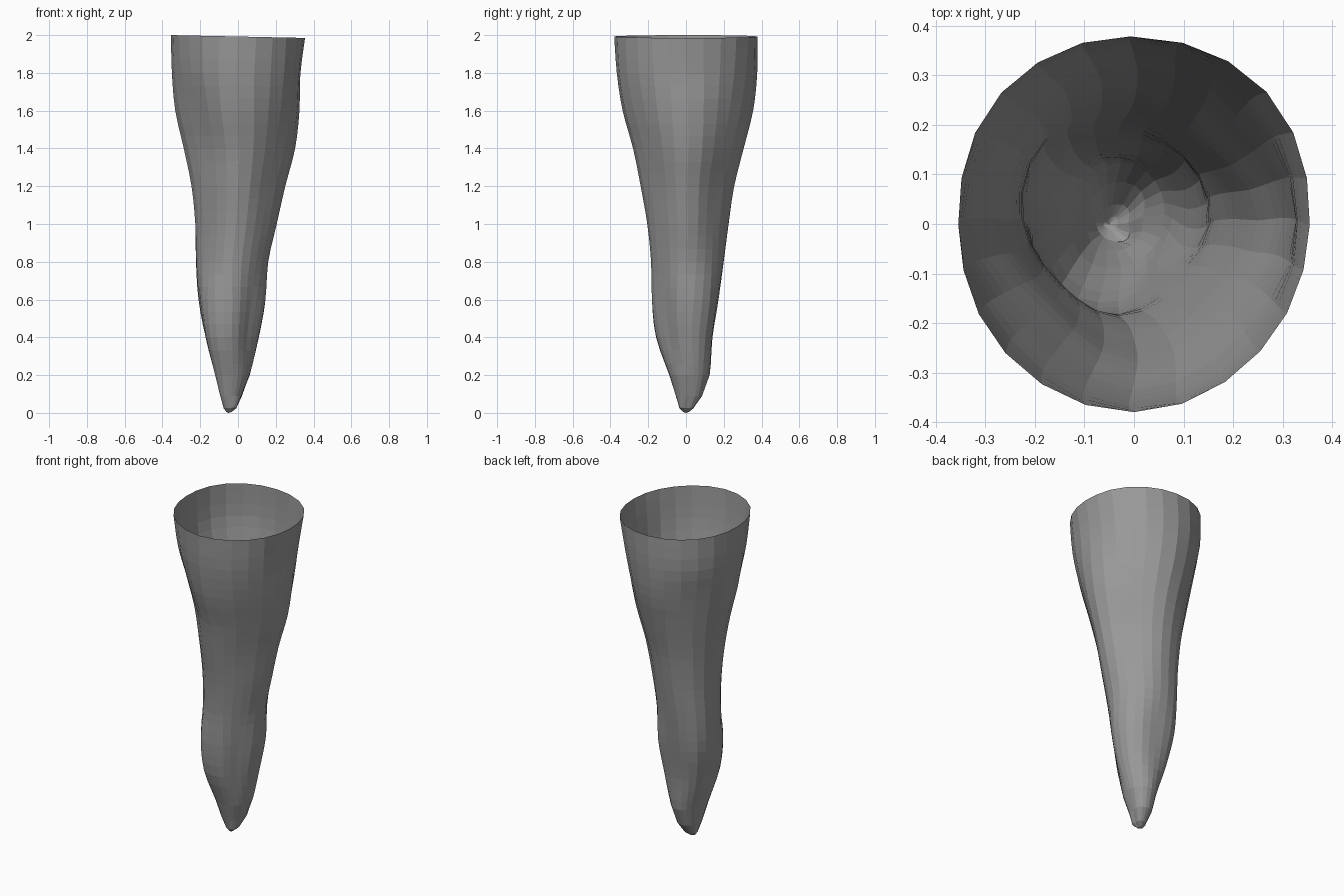
import bpy, bmesh
from math import cos, sin, pi, floor

if "Cube" in bpy.data.objects:
    bpy.data.objects.remove(bpy.data.objects["Cube"])

SIDES, STEPS = 24, 3

# Section reach from the origin: z, then E, NE, N, NW, W, SW, S, SE
SECTIONS = [
    (2.00, .355, .378, .378, .377, .355, .368, .380, .362),
    (1.80, .330, .350, .377, .372, .350, .340, .366, .348),
    (1.60, .325, .315, .355, .332, .332, .287, .335, .312),
    (1.40, .302, .272, .305, .297, .287, .237, .280, .262),
    (1.20, .250, .220, .255, .267, .246, .215, .240, .215),
    (1.00, .205, .188, .225, .248, .226, .195, .205, .183),
    (0.80, .160, .168, .198, .240, .220, .190, .185, .152),
    (0.60, .145, .162, .168, .225, .205, .210, .180, .125),
    (0.40, .108, .128, .140, .180, .170, .192, .155, .095),
    (0.20, .062, .092, .125, .125, .115, .122, .087, .062),
    (0.09, .018, .057, .085, .098, .090, .087, .054, .028),
    (0.025, -.012, .014, .038, .062, .076, .062, .034, .012),
    (0.005, -.035, -.015, .012, .042, .062, .045, .012, -.015),
]
TIP = (-.05, 0, 0)


def spline(a, b, c, d, t):
    return b + .5 * t * (c - a + t * (2*a - 5*b + 4*c - d + t * (3*(b - c) + d - a)))


def section(s):
    """Turn the reach values into a centre and a closed radius profile."""
    z, reach = s[0], s[1:]
    cx, cy = (reach[0] - reach[4]) / 2, (reach[2] - reach[6]) / 2
    radii = [r - cx * cos(i * pi / 4) - cy * sin(i * pi / 4) for i, r in enumerate(reach)]
    pts = []
    for k in range(SIDES):
        u = 8 * k / SIDES
        i, t = floor(u), u - floor(u)
        r = spline(*(radii[(i + j) % 8] for j in (-1, 0, 1, 2)), t)
        a = 2 * pi * k / SIDES
        x, y = cx + r * cos(a), cy + r * sin(a)
        # slight tilt of the open rim
        pts.append((x, y, z - .0075 * (1 + x / .355) * (z / 2) ** 6))
    return pts


# Smooth loft between sections
key = [section(s) for s in SECTIONS]
last = len(key) - 1
levels = []
for i in range(last):
    # the close-set sections at the tip need no in-between rings
    steps = STEPS if i < last - 3 else 1
    quad = [key[min(max(i + j, 0), last)] for j in (-1, 0, 1, 2)]
    for n in range(steps):
        levels.append([tuple(spline(*(q[k][ax] for q in quad), n / steps) for ax in range(3))
                       for k in range(SIDES)])
levels.append(key[-1])

# Open-topped tapering shell
bm = bmesh.new()
rings = [[bm.verts.new(p) for p in ring] for ring in levels]
tip = bm.verts.new(TIP)
for hi, lo in zip(rings, rings[1:]):
    for k in range(SIDES):
        m = (k + 1) % SIDES
        bm.faces.new((lo[k], lo[m], hi[m], hi[k]))
for k in range(SIDES):
    bm.faces.new((tip, rings[-1][(k + 1) % SIDES], rings[-1][k]))

mesh = bpy.data.meshes.new("tapered_shell")
bm.to_mesh(mesh)
bm.free()

# Dark grey surface
grey = bpy.data.materials.new("dark_grey")
grey.diffuse_color = (.32, .32, .32, 1)
grey.use_nodes = True
grey.node_tree.nodes["Principled BSDF"].inputs["Base Color"].default_value = grey.diffuse_color
mesh.materials.append(grey)
bpy.context.collection.objects.link(bpy.data.objects.new("tapered_shell", mesh))
